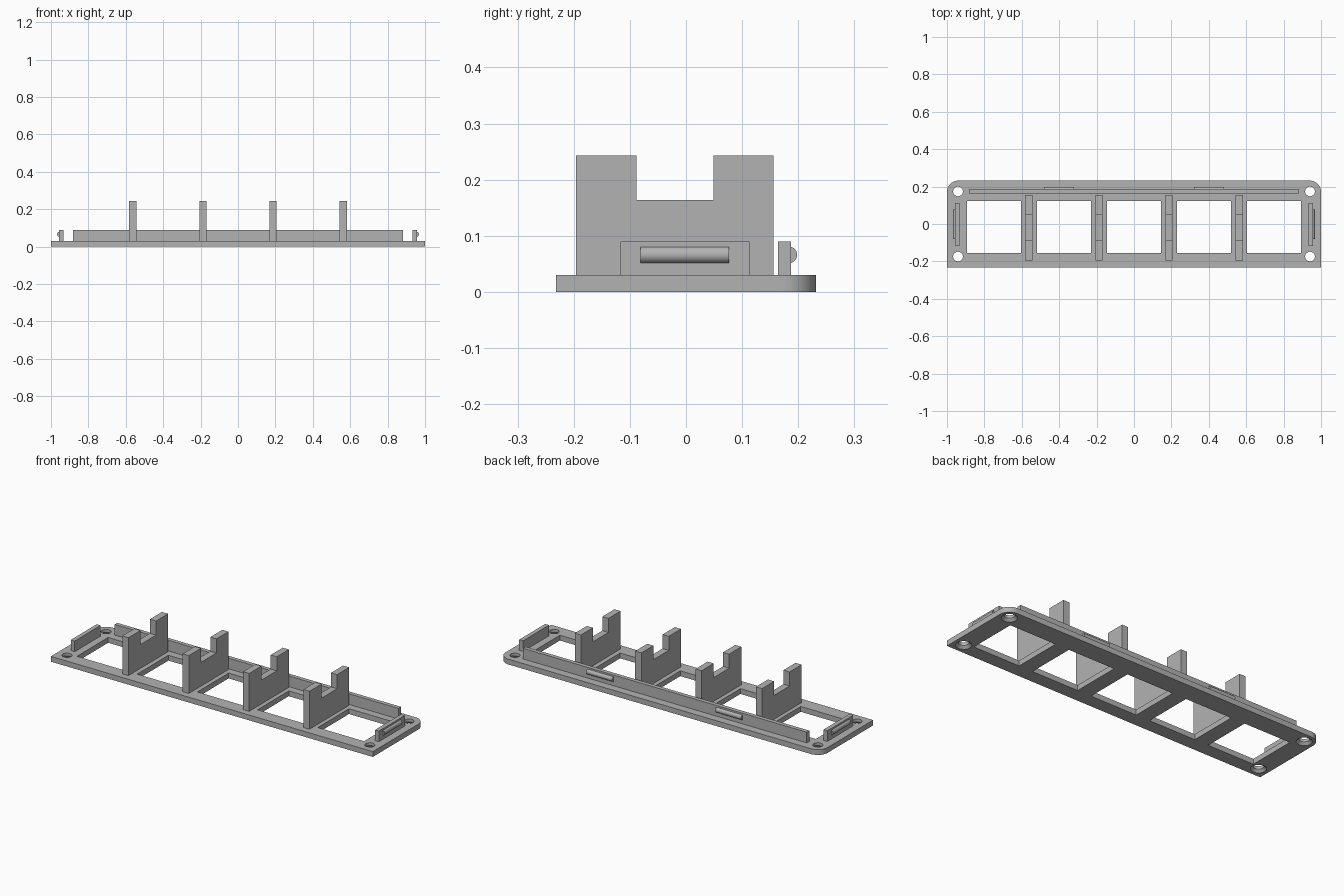
import bpy, bmesh
from math import cos, sin, pi
from mathutils import Matrix, Vector

cube = bpy.data.objects.get("Cube")
if cube:
    bpy.data.objects.remove(cube, do_unlink=True)

grey = bpy.data.materials.new("plain grey")
grey.use_nodes = True
colour = (0.45, 0.45, 0.45, 1)
grey.diffuse_color = colour
grey.node_tree.nodes["Principled BSDF"].inputs["Base Color"].default_value = colour

PLATE_TOP = 0.03
TAB_TOP = 0.09
PITCH = 0.375


def finish(bm, name):
    bmesh.ops.recalc_face_normals(bm, faces=bm.faces)
    mesh = bpy.data.meshes.new(name)
    bm.to_mesh(mesh)
    bm.free()
    mesh.materials.append(grey)
    obj = bpy.data.objects.new(name, mesh)
    bpy.context.collection.objects.link(obj)
    return obj


def add_box(bm, low, high):
    low, high = Vector(low), Vector(high)
    matrix = Matrix.Translation((low + high) / 2) @ Matrix.Diagonal((high - low).to_4d())
    bmesh.ops.create_cube(bm, size=1, matrix=matrix)


def box(name, low, high):
    bm = bmesh.new()
    add_box(bm, low, high)
    return finish(bm, name)


def prism(name, points, offset):
    """Extrude a closed outline along an offset."""
    bm = bmesh.new()
    face = bm.faces.new([bm.verts.new(p) for p in points])
    result = bmesh.ops.extrude_face_region(bm, geom=[face], use_keep_orig=True)
    moved = [v for v in result["geom"] if isinstance(v, bmesh.types.BMVert)]
    bmesh.ops.translate(bm, verts=moved, vec=offset)
    return finish(bm, name)


def smooth(obj):
    bpy.ops.object.select_all(action="DESELECT")
    obj.select_set(True)
    bpy.context.view_layer.objects.active = obj
    bpy.ops.object.shade_smooth_by_angle()


def rod(name, centre, axis, length):
    """Snap ridge: a small cylinder half sunk in its tab."""
    bm = bmesh.new()
    turn = Vector((0, 0, 1)).rotation_difference(Vector(axis)).to_matrix().to_4x4()
    bmesh.ops.create_cone(bm, cap_ends=True, segments=32, radius1=0.015, radius2=0.015,
                          depth=length, matrix=Matrix.Translation(centre) @ turn)
    smooth(finish(bm, name))


# Base plate: square front corners, rounded back corners
HALF_Y, R = 0.232, 0.06
outline = [(-1, -HALF_Y, 0), (1, -HALF_Y, 0)]
for side, start in ((1, 0), (-1, pi / 2)):
    for i in range(13):
        a = start + i * pi / 24
        outline.append((side * (1 - R) + R * cos(a), HALF_Y - R + R * sin(a), 0))
plate = prism("base_plate", outline, (0, 0, PLATE_TOP))

# Cutter: five windows and four countersunk screw holes
bm = bmesh.new()
for i in range(-2, 3):
    x = i * 0.374
    add_box(bm, (x - 0.144, -0.155, -0.1), (x + 0.144, 0.122, 0.1))
profile = [(0, -0.02), (0.04, -0.02), (0.04, 0), (0.026, 0.014), (0.026, 0.06), (0, 0.06)]
for x in (-0.941, 0.941):
    for y in (-0.174, 0.174):
        verts = [bm.verts.new((x + r, y, z)) for r, z in profile]
        edges = [bm.edges.new(pair) for pair in zip(verts, verts[1:])]
        spun = bmesh.ops.spin(bm, geom=verts + edges, cent=(x, y, 0), axis=(0, 0, 1),
                              angle=2 * pi, steps=32)
bmesh.ops.remove_doubles(bm, verts=bm.verts, dist=0.0001)
cutter = finish(bm, "opening_cutter")
cutter.hide_render = True

cut = plate.modifiers.new("openings", "BOOLEAN")
cut.operation = "DIFFERENCE"
cut.solver = "EXACT"
cut.object = cutter
bpy.ops.object.select_all(action="DESELECT")
plate.select_set(True)
bpy.context.view_layer.objects.active = plate
bpy.ops.object.modifier_apply(modifier=cut.name)
bpy.data.objects.remove(cutter, do_unlink=True)
smooth(plate)

# Notched dividers between the windows
notched = [(-0.196, PLATE_TOP), (0.156, PLATE_TOP), (0.156, 0.243), (0.049, 0.243),
           (0.049, 0.164), (-0.088, 0.164), (-0.088, 0.243), (-0.196, 0.243)]
for i in range(4):
    x = (i - 1.5) * PITCH - 0.019
    prism(f"divider_{i + 1}", [(x, y, z) for y, z in notched], (0.038, 0, 0))

# Back lip with two snap ridges
box("back_lip", (-0.881, 0.164, PLATE_TOP), (0.881, 0.187, TAB_TOP))
for name, s in (("left", 1), ("right", -1)):
    rod(f"back_ridge_{name}", (s * 0.401, 0.183, 0.066), (1, 0, 0), 0.16)

    # End tab with its snap ridge
    xs = sorted((s * 0.933, s * 0.957))
    box(f"end_tab_{name}", (xs[0], -0.117, PLATE_TOP), (xs[1], 0.113, TAB_TOP))
    rod(f"end_ridge_{name}", (s * 0.952, -0.002, 0.066), (0, 1, 0), 0.158)
